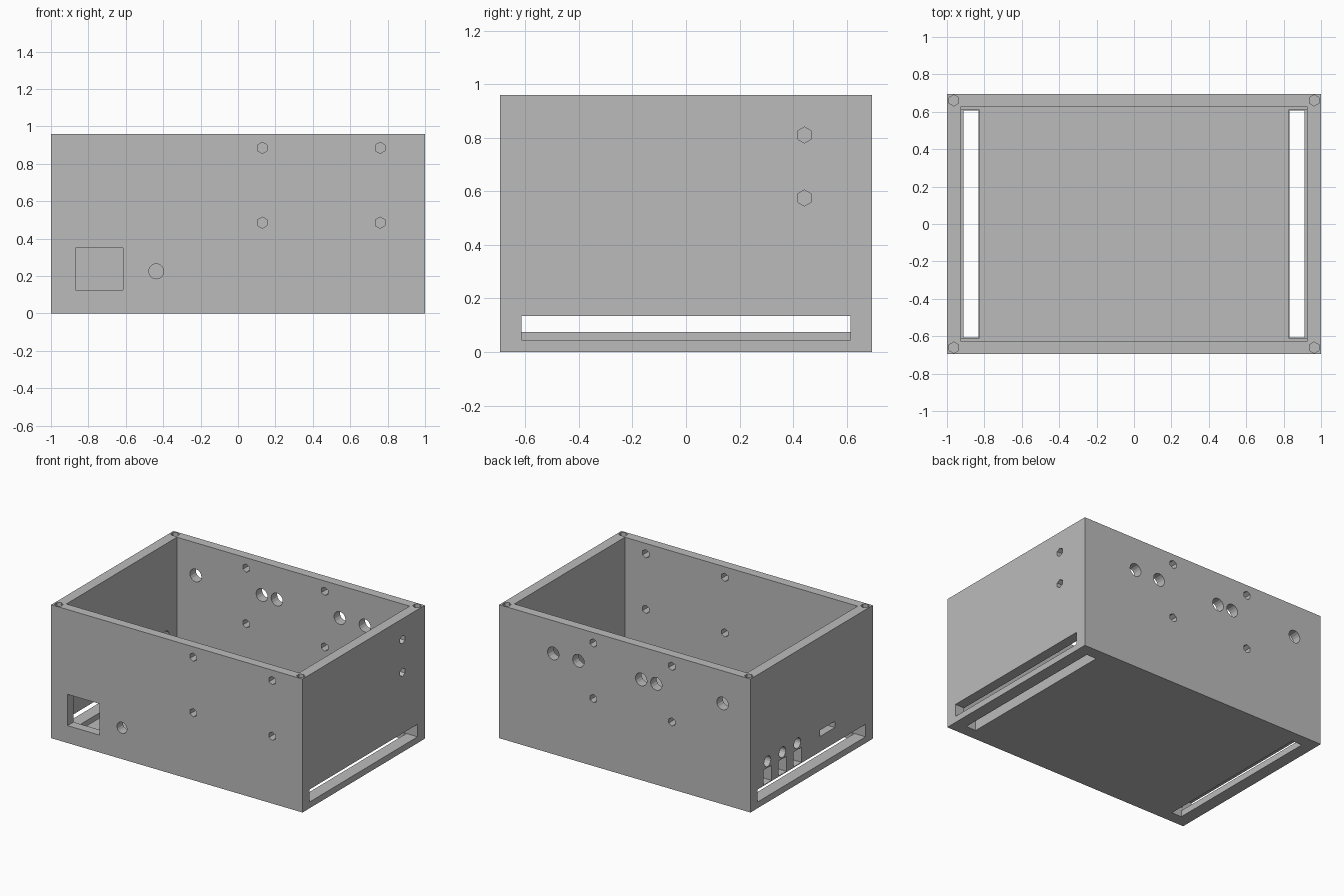
import bpy, bmesh, math

if "Cube" in bpy.data.objects:
    bpy.data.objects.remove(bpy.data.objects["Cube"])

X, Y, H = 1.0, 0.695, 0.96      # outer half sizes and height
IX, IY, FLOOR = 0.926, 0.628, 0.075
parts = bpy.context.scene.collection

grey = bpy.data.materials.new("light grey")
grey.diffuse_color = (0.5, 0.5, 0.5, 1)
grey.use_nodes = True
grey.node_tree.nodes["Principled BSDF"].inputs["Base Color"].default_value = grey.diffuse_color


def prism(name, pts, axis, a, b):
    """Extrude a 2D outline along an axis from a to b."""
    place = {"x": lambda u, v, w: (w, u, v),
             "y": lambda u, v, w: (u, w, v),
             "z": lambda u, v, w: (u, v, w)}[axis]
    bm = bmesh.new()
    lo = [bm.verts.new(place(u, v, a)) for u, v in pts]
    hi = [bm.verts.new(place(u, v, b)) for u, v in pts]
    bm.faces.new(lo)
    bm.faces.new(hi)
    n = len(pts)
    for i in range(n):
        j = (i + 1) % n
        bm.faces.new((lo[i], lo[j], hi[j], hi[i]))
    bmesh.ops.recalc_face_normals(bm, faces=bm.faces)
    me = bpy.data.meshes.new(name)
    bm.to_mesh(me)
    bm.free()
    ob = bpy.data.objects.new(name, me)
    parts.objects.link(ob)
    return ob


def rect(u0, u1, v0, v1):
    return [(u0, v0), (u1, v0), (u1, v1), (u0, v1)]


def ring(u, v, r, n):
    return [(u + r * math.cos(math.pi / 2 + 2 * math.pi * i / n),
             v + r * math.sin(math.pi / 2 + 2 * math.pi * i / n)) for i in range(n)]


box = prism("enclosure_box", rect(-X, X, -Y, Y), "z", 0, H)
cutters = []


def cut(pts, axis, a, b):
    ob = prism("cutter", pts, axis, a, b)
    ob.hide_render = True
    cutters.append(ob)


FRONT = ("y", -Y - 0.1, -IY + 0.05)
BACK = ("y", IY - 0.05, Y + 0.1)
LEFT = ("x", -X - 0.1, -IX + 0.05)
RIGHT = ("x", IX - 0.05, X + 0.1)

# open interior
cut(rect(-IX, IX, -IY, IY), "z", FLOOR, H + 0.2)

# long side slots, and floor slots just inside them
for s in (-1, 1):
    a, b = sorted((s * 0.828, s * (X + 0.1)))
    cut(rect(-0.613, 0.613, 0.045, 0.135), "x", a, b)
    a, b = sorted((s * 0.832, s * 0.911))
    cut(rect(a, b, -0.608, 0.608), "z", -0.1, 0.1)

# lid screw holes in the four top corners
for sx in (-1, 1):
    for sy in (-1, 1):
        cut(ring(sx * 0.963, sy * 0.661, 0.03, 6), "z", H - 0.2, H + 0.1)

# board mounting holes, front and back
for z in (0.485, 0.885):
    for x in (0.13, 0.76):
        cut(ring(x, z, 0.03, 6), *FRONT)
    for x in (-0.375, 0.25):
        cut(ring(x, z, 0.03, 6), *BACK)

# front socket window and round hole
cut(rect(-0.87, -0.615, 0.125, 0.35), *FRONT)
cut(ring(-0.437, 0.225, 0.04, 16), *FRONT)

# row of round holes in the back
for x in (0.57, 0.37, -0.13, -0.25, -0.777):
    cut(ring(x, 0.725, 0.046, 16), *BACK)

# right side screw holes
for z in (0.575, 0.81):
    cut(ring(0.442, z, 0.03, 6), *RIGHT)

# left side: three connector windows with round holes, and a small slot
for y in (0.502, 0.332, 0.162):
    cut(rect(y - 0.046, y + 0.046, 0.14, 0.248), *LEFT)
    cut(ring(y, 0.295, 0.038, 16), *LEFT)
cut(rect(-0.265, -0.095, 0.245, 0.29), *LEFT)

# apply all cuts
for c in cutters:
    m = box.modifiers.new("cut", "BOOLEAN")
    m.operation = "DIFFERENCE"
    m.solver = "EXACT"
    m.object = c
bpy.context.view_layer.update()
dg = bpy.context.evaluated_depsgraph_get()
result = bpy.data.meshes.new_from_object(box.evaluated_get(dg))
box.modifiers.clear()
box.data = result
for c in cutters:
    bpy.data.objects.remove(c)
result.materials.clear()
result.materials.append(grey)
for p in result.polygons:
    p.material_index = 0
    p.use_smooth = False
